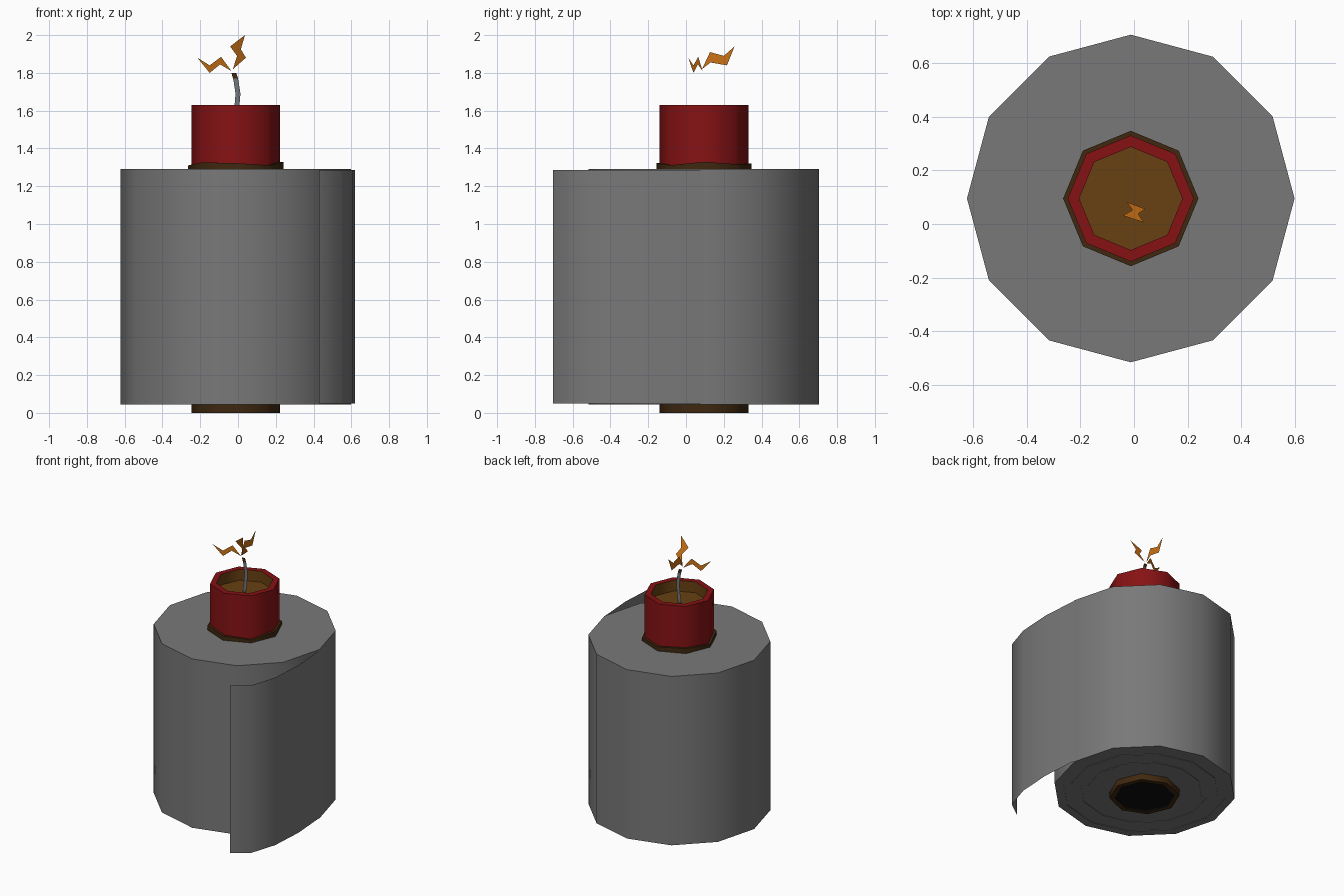
import bpy, bmesh, math

cube = bpy.data.objects.get("Cube")
if cube:
    bpy.data.objects.remove(cube, do_unlink=True)

CX, CY = -0.012, 0.095  # axis of the roll


def material(name, rgb):
    m = bpy.data.materials.new(name)
    m.use_nodes = True
    col = (*rgb, 1)
    m.diffuse_color = col
    m.node_tree.nodes["Principled BSDF"].inputs["Base Color"].default_value = col
    return m


GREY = material("paper grey", (0.19, 0.19, 0.19))
RED = material("red", (0.24, 0.006, 0.007))
BROWN = material("powder brown", (0.14, 0.052, 0.006))
DARK = material("dark brown", (0.05, 0.021, 0.005))
BLACK = material("black", (0.004, 0.004, 0.004))
ORANGE = material("spark orange", (0.6, 0.17, 0.008))
FUSE = material("fuse grey", (0.17, 0.18, 0.2))


def finish(name, bm, mats, angle=None):
    me = bpy.data.meshes.new(name)
    bm.to_mesh(me)
    bm.free()
    for m in mats:
        me.materials.append(m)
    ob = bpy.data.objects.new(name, me)
    bpy.context.collection.objects.link(ob)
    if angle:
        bpy.ops.object.select_all(action="DESELECT")
        ob.select_set(True)
        bpy.context.view_layer.objects.active = ob
        bpy.ops.object.shade_smooth_by_angle(angle=math.radians(angle))
    return ob


def lathe(name, profile, sides, mats, slots=None, wobble=0.0, closed=False):
    """Spin (radius, height) points; slots gives the material of each segment."""
    bm = bmesh.new()
    rings = []
    for r, z in profile:
        ring = []
        for k in range(sides):
            a = math.pi / 2 + math.tau * k / sides
            lift = wobble * math.sin(k * 2.3) if z > 1.3 else 0
            ring.append(bm.verts.new((CX + r * math.cos(a), CY + r * math.sin(a), z + lift)))
        rings.append(ring)
    pairs = list(zip(rings, rings[1:]))
    if closed:
        pairs.append((rings[-1], rings[0]))
    for i, (lo, hi) in enumerate(pairs):
        for k in range(sides):
            j = (k + 1) % sides
            f = bm.faces.new((lo[k], lo[j], hi[j], hi[k]))
            f.material_index = slots[i] if slots else 0
    bmesh.ops.remove_doubles(bm, verts=bm.verts, dist=1e-5)
    bmesh.ops.recalc_face_normals(bm, faces=bm.faces)
    return finish(name, bm, mats, 50)


def strip(name, rows, mats, slots=None, angle=None):
    """Sheet through pairs of points."""
    bm = bmesh.new()
    vs = [[bm.verts.new(p) for p in row] for row in rows]
    for i, (a, b) in enumerate(zip(vs, vs[1:])):
        f = bm.faces.new((a[0], b[0], b[1], a[1]))
        f.material_index = slots[i] if slots else 0
    return finish(name, bm, mats, angle)


# Paper roll with layered underside
under = [(0, 0.045)]
for i, r in enumerate((0.385, 0.43, 0.5, 0.55)):
    z = (0.045, 0.048)[i % 2]
    under += [(r, z), (r, 0.093 - z)]
lathe("paper_roll", under + [(0.61, 0.045), (0.61, 1.29), (0, 1.29)], 12, [GREY])

# Loose end of the paper
path = [(0.43, -0.705), (0.545, -0.62), (0.605, -0.43), (0.62, -0.18), (0.6, 0.095)]
strip("loose_sheet", [((x, y, 0.05), (x, y, 1.285)) for x, y in path], [GREY], angle=50)

# Core: dark tube below, red casing above, powder inside
lathe("core_tube",
      [(0, 0.01), (0.198, 0.01), (0.198, 0), (0.235, 0), (0.235, 1.28),
       (0.235, 1.63), (0.192, 1.63), (0.192, 1.55), (0, 1.55)],
      8, [DARK, RED, BROWN, BLACK], [3, 3, 0, 0, 1, 1, 2, 2])

# Torn cardboard collar around the casing
lathe("collar", [(0.225, 1.28), (0.252, 1.28), (0.252, 1.32), (0.225, 1.32)],
      8, [DARK], wobble=0.01, closed=True)

# Flat fuse ribbon with a burnt tip
fuse = [(-0.015, 1.55), (-0.005, 1.63), (0, 1.69), (-0.01, 1.755), (-0.013, 1.77), (-0.022, 1.8)]
strip("fuse", [((x - 0.013, CY, z), (x + 0.013, CY, z)) for x, z in fuse],
      [FUSE, DARK], [0, 0, 0, 0, 1])


# Zigzag sparks: outlines as (along, height), placed in space by a rule
def spark(name, outline, place):
    bm = bmesh.new()
    a, b, c, d, e, f = [bm.verts.new(place(u, z)) for u, z in outline]
    for face in ((a, b, f), (b, c, e, f), (c, d, e)):
        bm.faces.new(face)
    finish(name, bm, [ORANGE])


spark("spark_side",
      [(-0.215, 1.88), (-0.15, 1.8), (-0.095, 1.845), (-0.035, 1.81), (-0.09, 1.885), (-0.15, 1.84)],
      lambda u, z: (u, 0.09 + 0.42 * (u + 0.03), z))
spark("spark_front",
      [(0.037, 2.0), (-0.042, 1.94), (-0.005, 1.89), (-0.027, 1.82), (0.042, 1.88), (0.015, 1.925)],
      lambda u, z: (u, 0.09 - 0.42 * (z - 1.8), z))
spark("spark_back",
      [(0.257, 1.94), (0.217, 1.84), (0.13, 1.855), (0.085, 1.82), (0.127, 1.91), (0.2, 1.89)],
      lambda u, z: (-0.035, u, z))
